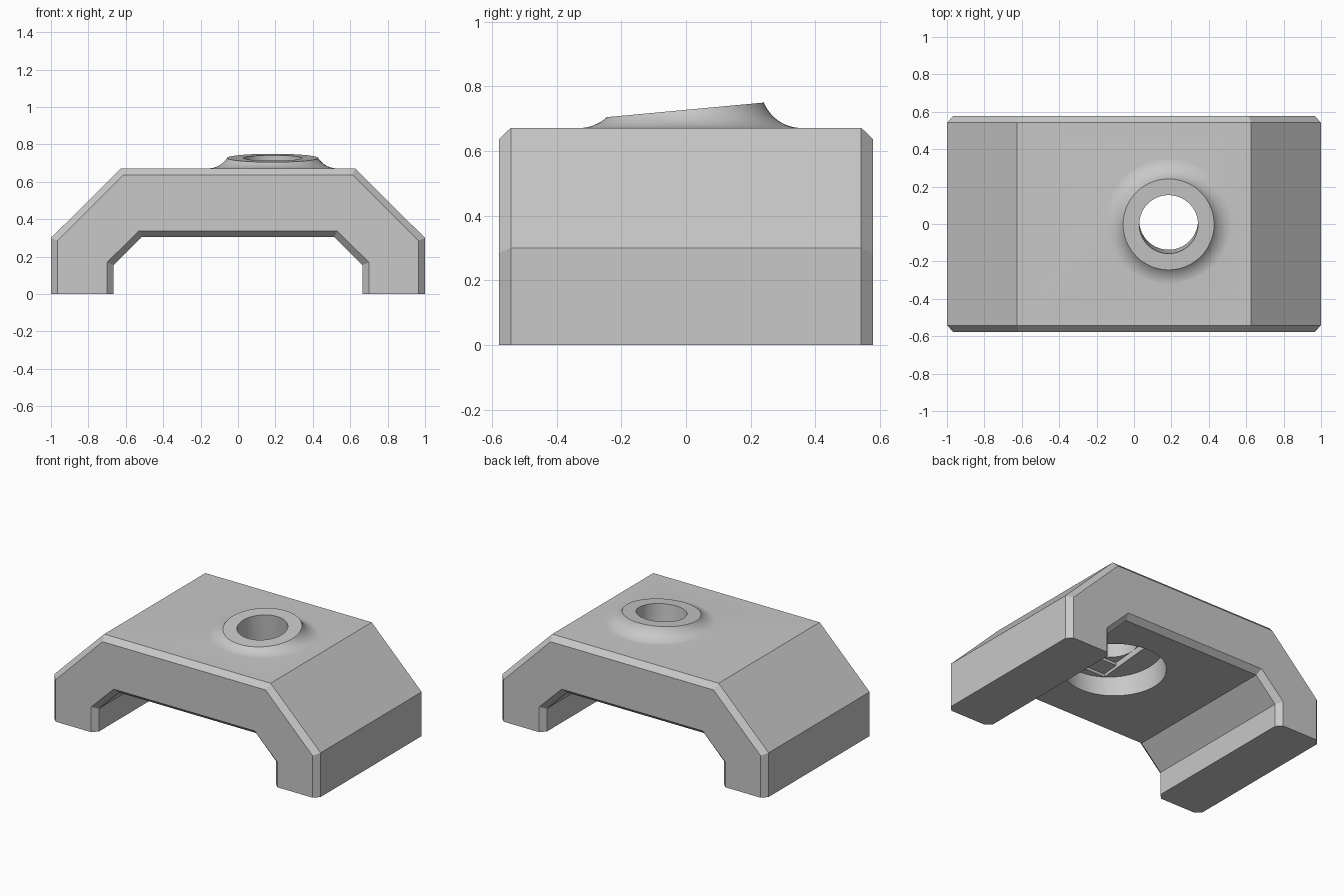
import bpy, bmesh, math
from mathutils import Matrix, Vector

cube = bpy.data.objects.get("Cube")
if cube:
    bpy.data.objects.remove(cube, do_unlink=True)

grey = bpy.data.materials.new("matte_grey")
grey.use_nodes = True
colour = (0.58, 0.58, 0.58, 1)
grey.diffuse_color = colour
grey.node_tree.nodes["Principled BSDF"].inputs["Base Color"].default_value = colour


def make_object(name, bm):
    bmesh.ops.recalc_face_normals(bm, faces=bm.faces[:])
    mesh = bpy.data.meshes.new(name)
    bm.to_mesh(mesh)
    bm.free()
    mesh.materials.append(grey)
    obj = bpy.data.objects.new(name, mesh)
    bpy.context.collection.objects.link(obj)
    return obj


def loft(name, rings):
    """Closed solid skinned through rings of equal point count."""
    bm = bmesh.new()
    loops = [[bm.verts.new(p) for p in ring] for ring in rings]
    for a, b in zip(loops, loops[1:]):
        for i in range(len(a)):
            j = (i + 1) % len(a)
            bm.faces.new((a[i], a[j], b[j], b[i]))
    bm.faces.new(loops[0])
    bm.faces.new(loops[-1])
    return make_object(name, bm)


def combine(target, tool, operation):
    """Apply a boolean and discard the tool."""
    tool.hide_render = True
    mod = target.modifiers.new("boolean", "BOOLEAN")
    mod.operation = operation
    mod.solver = "EXACT"
    mod.object = tool
    bpy.context.view_layer.objects.active = target
    bpy.ops.object.modifier_apply(modifier=mod.name)
    bpy.data.objects.remove(tool, do_unlink=True)


# Bridge body: mirrored arch profile with chamfered ends
TOP = 0.672
half_full = [(0.665, 0), (1, 0), (1, 0.3), (0.625, TOP)]
half_end = [(0.7, 0), (0.965, 0), (0.965, 0.285), (0.612, 0.637)]
inner_full = [(0.515, 0.305), (0.665, 0.155)]
inner_end = [(0.53, 0.337), (0.7, 0.17)]


def arch(inner, outer, y):
    right = inner + outer
    left = [(-x, z) for x, z in reversed(right)]
    return [(x, y, z) for x, z in right + left]


body = loft("bridge_body", [
    arch(inner_end, half_end, -0.578), arch(inner_full, half_full, -0.542),
    arch(inner_full, half_full, 0.542), arch(inner_end, half_end, 0.578)])

# Boss: tilted round lip with a concave fillet flowing onto the top
TILT = math.radians(5.3)
CENTRE = Vector((0.185, -0.002, 0.728))
LIP, FILLET, SIDES, STEPS = 0.243, 0.125, 96, 12


def boss_ring(t, sunk=None):
    ring = []
    for i in range(SIDES):
        a = math.tau * i / SIDES
        lip_z = CENTRE.z + LIP * math.sin(a) * math.tan(TILT)
        end = math.acos(1 - (lip_z - TOP) / FILLET)
        r = LIP + FILLET * (math.sin(end) - math.sin(end * t))
        z = TOP - 0.0005 + FILLET * (1 - math.cos(end * t))
        ring.append((CENTRE.x + r * math.cos(a), CENTRE.y + r * math.sin(a),
                     z if sunk is None else sunk))
    return ring


boss = loft("boss", [boss_ring(0, 0.6)] + [boss_ring(k / STEPS) for k in range(STEPS + 1)])
combine(body, boss, "UNION")

# Tilted bore, wide recess below, and two shallow bridging steps
FRAME = Matrix.Translation(CENTRE) @ Matrix.Rotation(TILT, 4, "X")
BORE = 0.157


def round_cutter(name, radius, low, high):
    bm = bmesh.new()
    bmesh.ops.create_cone(
        bm, cap_ends=True, segments=SIDES, radius1=radius, radius2=radius,
        depth=high - low,
        matrix=FRAME @ Matrix.Translation((0, 0, (low + high) / 2)))
    return make_object(name, bm)


def box_cutter(name, half_x, half_y, low, high):
    bm = bmesh.new()
    size = Matrix.Diagonal((2 * half_x, 2 * half_y, high - low, 1))
    bmesh.ops.create_cube(
        bm, size=1,
        matrix=FRAME @ Matrix.Translation((0, 0, (low + high) / 2)) @ size)
    return make_object(name, bm)


for cutter in (round_cutter("recess_cutter", 0.315, -0.62, -0.265),
               box_cutter("slot_cutter", BORE, 0.27, -0.3, -0.245),
               box_cutter("square_cutter", BORE, BORE, -0.3, -0.225),
               round_cutter("bore_cutter", BORE, -0.4, 0.2)):
    combine(body, cutter, "DIFFERENCE")

# Smooth curved walls, keep chamfers crisp
bpy.ops.object.select_all(action="DESELECT")
body.select_set(True)
bpy.context.view_layer.objects.active = body
bpy.ops.object.shade_smooth_by_angle(angle=math.radians(25))
